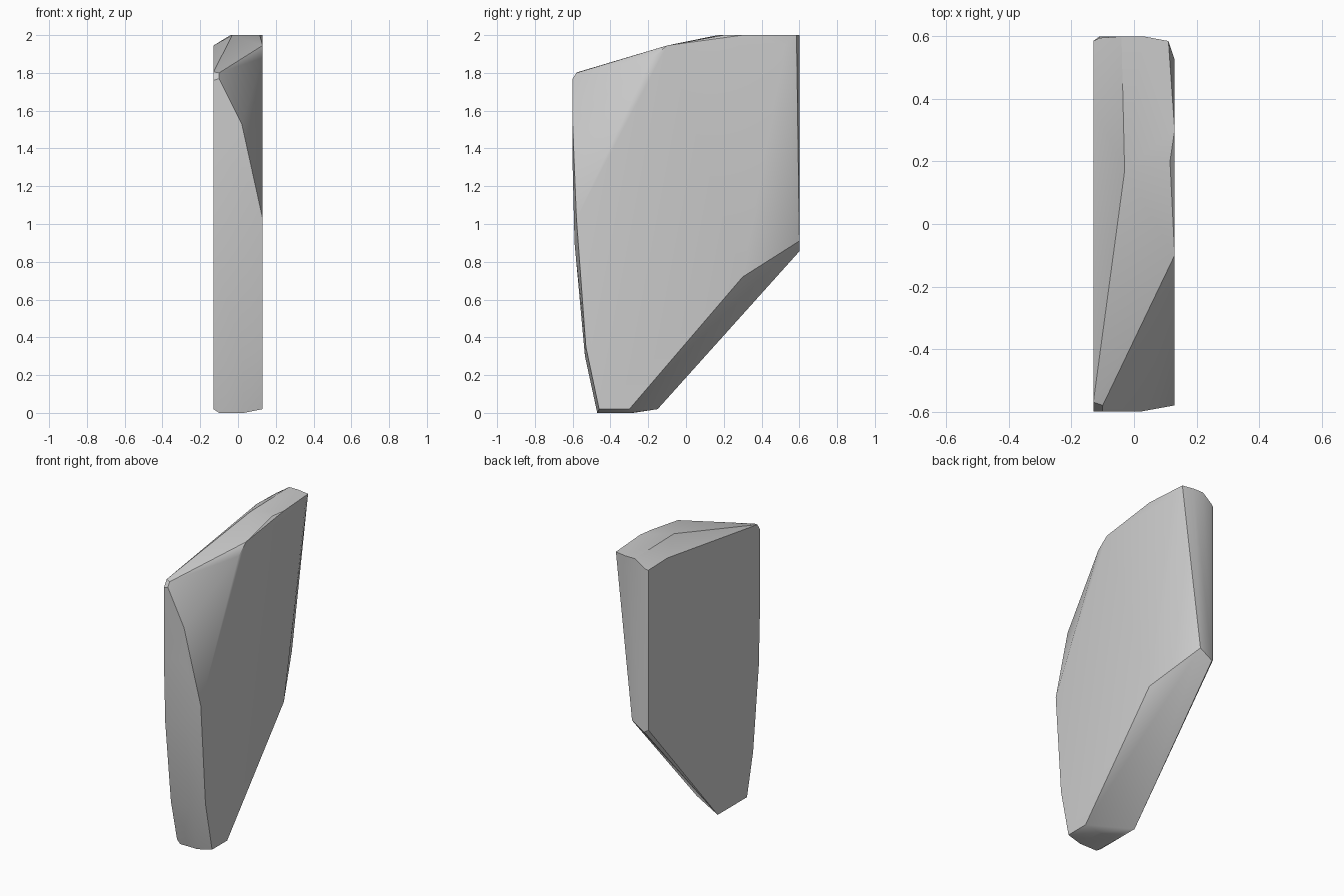
import bpy, bmesh

cube = bpy.data.objects.get("Cube")
if cube:
    bpy.data.objects.remove(cube, do_unlink=True)

stone = bpy.data.materials.new("plain grey")
stone.use_nodes = True
grey = (0.6, 0.6, 0.6, 1)
stone.diffuse_color = grey
stone.node_tree.nodes["Principled BSDF"].inputs["Base Color"].default_value = grey

W = 0.13  # half thickness of the slab

# Outlines of the two broad sides, as (y, z)
left_side = [(-.46, .02), (-.3, .02), (.3, .72), (.525, 1.95), (.3, 2),
             (-.1, 1.945), (-.18, 1.88), (-.58, 1.03), (-.53, .35)]
right_side = [(-.46, .02), (-.15, .02), (.585, .87), (.585, 1.94), (.38, 1.945),
              (-.57, 1.805), (-.6, 1.76), (-.6, 1.3), (-.585, .85), (-.525, .3)]
points = [(W, y, z) for y, z in left_side] + [(-W, y, z) for y, z in right_side]

# Front edge, chipped back towards the top
points += [(-.1, -.58, 1.8), (-.1, -.6, 1.77), (.02, -.6, 1.53), (.02, -.6, 1.3),
           (.02, -.59, .9), (.02, -.535, .3)]
# Back ridge, top plateau and worn foot
points += [(-.02, .6, .91), (-.11, .6, .855), (-.11, .595, 1.95), (-.04, .6, 2), (.03, .6, 2),
           (.11, .585, 2), (-.03, .17, 2), (.115, .2, 2),
           (-.1, -.47, 0), (-.08, -.28, 0), (.03, -.47, 0), (.03, -.29, 0)]

# Wrap the corners in one convex block
bm = bmesh.new()
for p in points:
    bm.verts.new(p)
hull = bmesh.ops.convex_hull(bm, input=bm.verts[:])
loose = list({v for v in hull["geom_interior"] + hull["geom_unused"]
              if isinstance(v, bmesh.types.BMVert)})
bmesh.ops.delete(bm, geom=loose, context='VERTS')
bmesh.ops.dissolve_limit(bm, angle_limit=0.005, verts=bm.verts[:], edges=bm.edges[:])
bmesh.ops.recalc_face_normals(bm, faces=bm.faces[:])

mesh = bpy.data.meshes.new("stone_slab")
bm.to_mesh(mesh)
bm.free()
mesh.materials.append(stone)
slab = bpy.data.objects.new("stone_slab", mesh)
bpy.context.collection.objects.link(slab)

# Soft shading over shallow facets, crisp main edges
bpy.ops.object.select_all(action='DESELECT')
slab.select_set(True)
bpy.context.view_layer.objects.active = slab
bpy.ops.object.shade_smooth_by_angle(angle=0.52)
